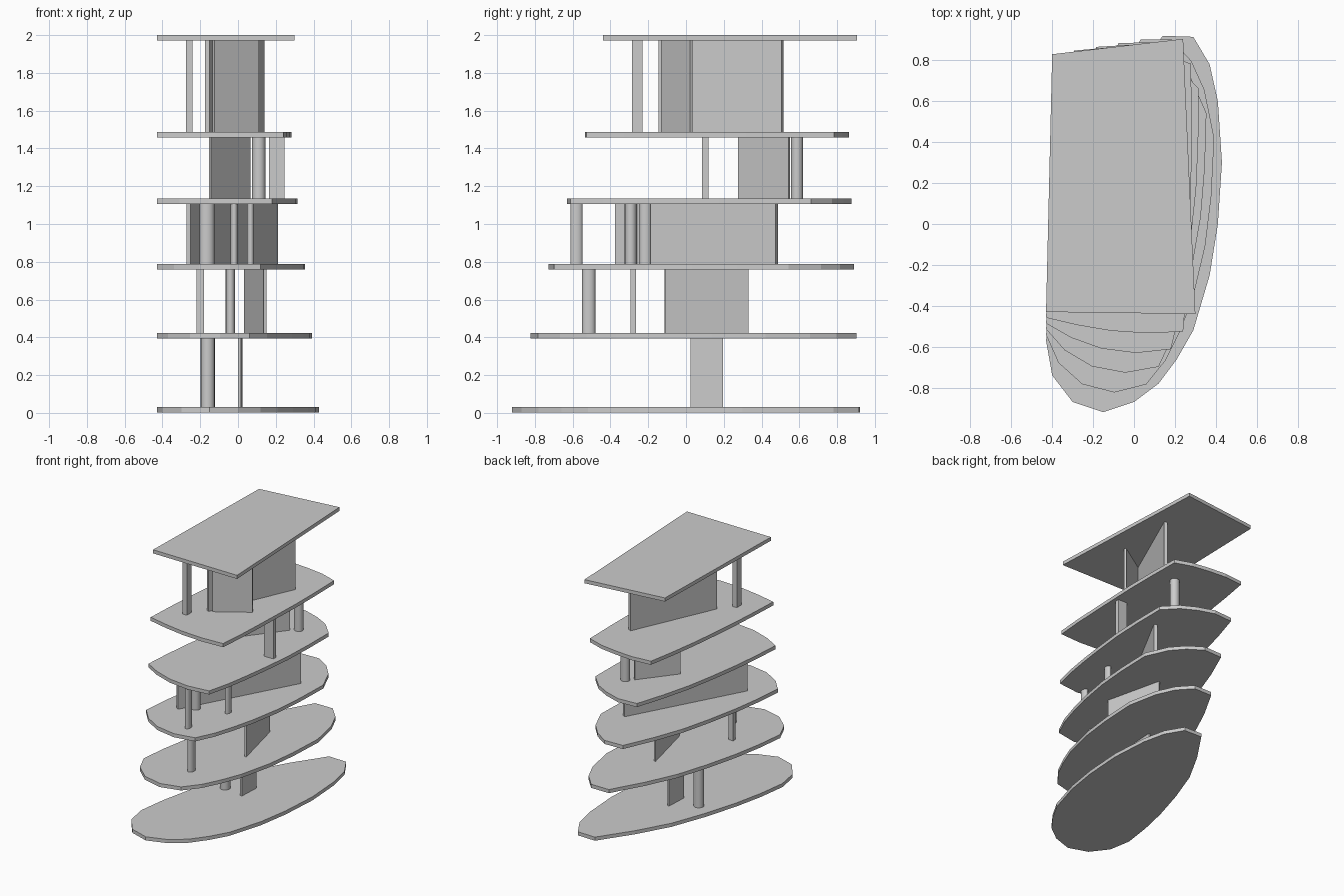
import bpy, bmesh, math
from mathutils import Vector

cube = bpy.data.objects.get("Cube")
if cube:
    bpy.data.objects.remove(cube, do_unlink=True)

grey = bpy.data.materials.new("plain_grey")
grey.use_nodes = True
COLOUR = (0.6, 0.6, 0.6, 1)
grey.diffuse_color = COLOUR
grey.node_tree.nodes["Principled BSDF"].inputs["Base Color"].default_value = COLOUR

THICK = 0.028
TOPS = [0.03, 0.422, 0.787, 1.135, 1.486, 2.0]

# Lowest floor outline, split at the points that become the roof corners
LEAF = [
    [(-.43, -.57), (-.40, -.74), (-.30, -.87), (-.15, -.92)],
    [(0, -.87), (.12, -.78), (.21, -.66), (.29, -.52), (.37, -.25), (.41, 0)],
    [(.43, .3), (.41, .6), (.37, .78), (.29, .915)],
    [(.14, .92), (-.03, .67), (-.17, .42), (-.27, .15), (-.35, -.12), (-.40, -.35)],
]
# Roof corners in the same order
ROOF = [Vector(p) for p in ((-.43, -.43), (.30, -.44), (.24, .905), (-.40, .83))]


def prism(name, outline, low, high, smooth=False):
    """Extrude a plan outline between two heights."""
    bm = bmesh.new()
    base = bm.faces.new([bm.verts.new((x, y, low)) for x, y in outline])
    top = bmesh.ops.extrude_face_region(bm, geom=[base])["geom"]
    verts = [v for v in top if isinstance(v, bmesh.types.BMVert)]
    bmesh.ops.translate(bm, verts=verts, vec=(0, 0, high - low))
    bmesh.ops.recalc_face_normals(bm, faces=bm.faces)
    mesh = bpy.data.meshes.new(name)
    bm.to_mesh(mesh)
    bm.free()
    mesh.materials.append(grey)
    obj = bpy.data.objects.new(name, mesh)
    bpy.context.collection.objects.link(obj)
    if smooth:
        bpy.ops.object.select_all(action='DESELECT')
        obj.select_set(True)
        bpy.context.view_layer.objects.active = obj
        bpy.ops.object.shade_smooth_by_angle(angle=math.radians(40))


def floor_outline(blend):
    """Blend the leaf outline into the four-sided roof."""
    points = []
    for i, side in enumerate(LEAF):
        for j, p in enumerate(side):
            target = ROOF[i].lerp(ROOF[(i + 1) % 4], j / len(side))
            points.append(Vector(p).lerp(target, blend))
    return points


def storey(level):
    return TOPS[level], TOPS[level + 1] - THICK


def round_post(name, level, x, y, width, depth, sides=16):
    ring = [(x + width / 2 * math.cos(a), y + depth / 2 * math.sin(a))
            for a in (math.tau * k / sides for k in range(sides))]
    prism(name, ring, *storey(level), smooth=True)


def square_post(name, level, x, y, width, depth):
    w, d = width / 2, depth / 2
    prism(name, [(x - w, y - d), (x + w, y - d), (x + w, y + d), (x - w, y + d)],
          *storey(level))


def wall(name, level, start, end, thick):
    a, b = Vector(start), Vector(end)
    n = (b - a).orthogonal().normalized() * thick / 2
    prism(name, [a - n, b - n, b + n, a + n], *storey(level))


# Floors and roof
for i, top in enumerate(TOPS):
    outline = ROOF if i == 5 else floor_outline(i / 5)
    prism("roof" if i == 5 else f"floor_{i + 1}", outline, top - THICK, top)

# Round posts
round_post("ground_post", 0, -.16, .07, .075, .075)
round_post("second_front_post", 1, -.04, -.515, .05, .07)
round_post("third_front_post", 2, -.02, -.58, .04, .065)
round_post("third_right_post", 2, -.165, -.292, .08, .065)
round_post("third_left_post", 2, .067, -.215, .038, .06)
round_post("fourth_back_post", 3, .11, .588, .07, .065)

# Square posts
square_post("second_right_post", 1, -.2, -.28, .04, .03)
square_post("fourth_left_post", 3, .205, .102, .08, .035)
square_post("fifth_right_post", 4, -.258, -.258, .036, .055)

# Slanted walls
wall("ground_wall", 0, (.008, .025), (.016, .195), .016)
wall("second_wall", 1, (.143, -.112), (.038, .33), .014)
wall("third_wall", 2, (-.262, -.37), (.2, .48), .025)
wall("fourth_wall", 3, (-.148, .28), (.06, .547), .014)
wall("fifth_long_wall", 4, (-.162, -.14), (.128, .51), .026)
wall("fifth_short_wall", 4, (-.13, -.125), (.107, .028), .018)
